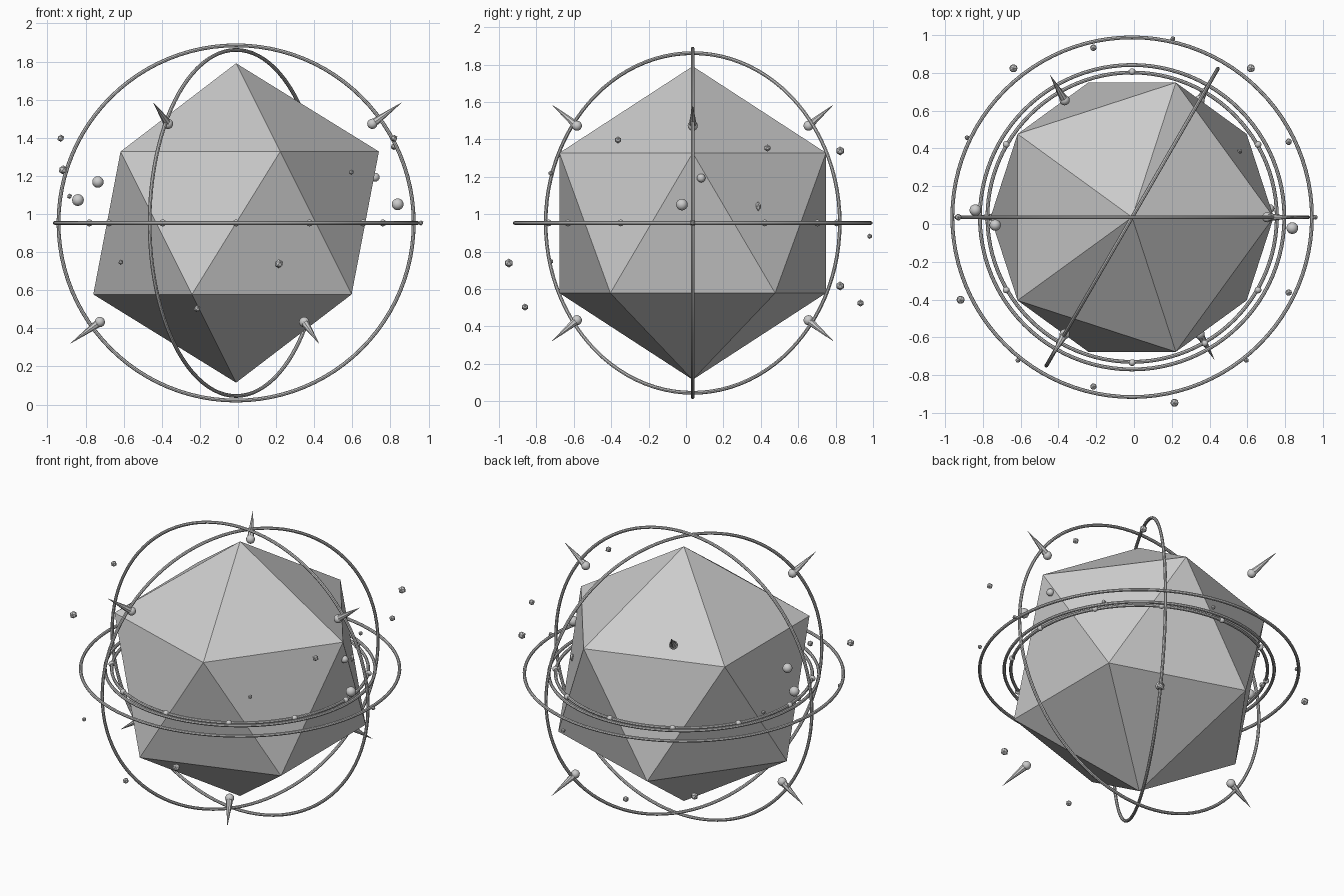
import bpy
from math import sin, cos, pi, radians
from mathutils import Vector

if "Cube" in bpy.data.objects:
    bpy.data.objects.remove(bpy.data.objects["Cube"])

C = Vector((-0.01, 0.036, 0.953))  # centre of the whole model


def name(n, smooth=False):
    o = bpy.context.object
    o.name = n
    if smooth:
        bpy.ops.object.shade_smooth_by_angle()
    return o


def ring(n, major, minor=0.01, rot=(0, 0, 0)):
    bpy.ops.mesh.primitive_torus_add(major_segments=96, minor_segments=8, major_radius=major,
                                     minor_radius=minor, location=C, rotation=rot)
    name(n, True)


def ball(n, offset, r):
    bpy.ops.mesh.primitive_uv_sphere_add(segments=16, ring_count=8, radius=r, location=C + Vector(offset))
    name(n, True)


def chip(n, offset, r, sub=1):
    bpy.ops.mesh.primitive_ico_sphere_add(subdivisions=sub, radius=r, location=C + Vector(offset))
    return name(n)


# faceted core
chip("core", (0, 0, 0), 0.838)

# two upright rings and three flat rings
ring("upright_ring_front", 0.932, rot=(pi / 2, 0, 0))
ring("upright_ring_turned", 0.908, rot=(pi / 2, 0, radians(60)))
ring("flat_ring_outer", 0.952)
ring("flat_ring_middle", 0.806)
ring("flat_ring_inner", 0.766)

# studs on the inner flat ring
for i in range(12):
    a = i * pi / 6
    ball("ring_stud", (0.77 * cos(a), 0.77 * sin(a), 0), 0.018)

# spikes with ball roots: three above, three below
for i in range(6):
    a = i * pi / 3
    s = 1 if i % 2 == 0 else -1
    d = Vector((0.715 * cos(a), 0.715 * sin(a), s * 0.52)).normalized()
    ball("spike_ball", d * 0.884, 0.027)
    bpy.ops.mesh.primitive_cone_add(vertices=8, radius1=0.022, radius2=0, depth=0.19,
                                    location=C + d * 0.985, rotation=d.to_track_quat('Z', 'Y').to_euler())
    name("spike")

# floating fragments on a wavy orbit
for i in range(14):
    a = i * 2 * pi / 14
    k = i % 3
    r = (0.97, 0.92, 1.008)[k]
    z = 0.45 * sin(1.1 * i) * (1, 1, 1.06)[k]
    chip("fragment", (r * cos(a), r * sin(a), z), (0.014, 0.019, 0.024)[k], 1)

# side orbs
ball("side_orb", (0.848, -0.058, 0.098), 0.031)
ball("side_orb", (0.73, 0.045, 0.24), 0.023)
ball("side_orb", (-0.83, 0.037, 0.12), 0.031)
ball("side_orb", (-0.725, -0.042, 0.215), 0.03)

# small splinter on the core surface
o = chip("splinter", (0.57, 0.35, 0.09), 0.02)
o.scale = (0.7, 0.7, 1.3)
